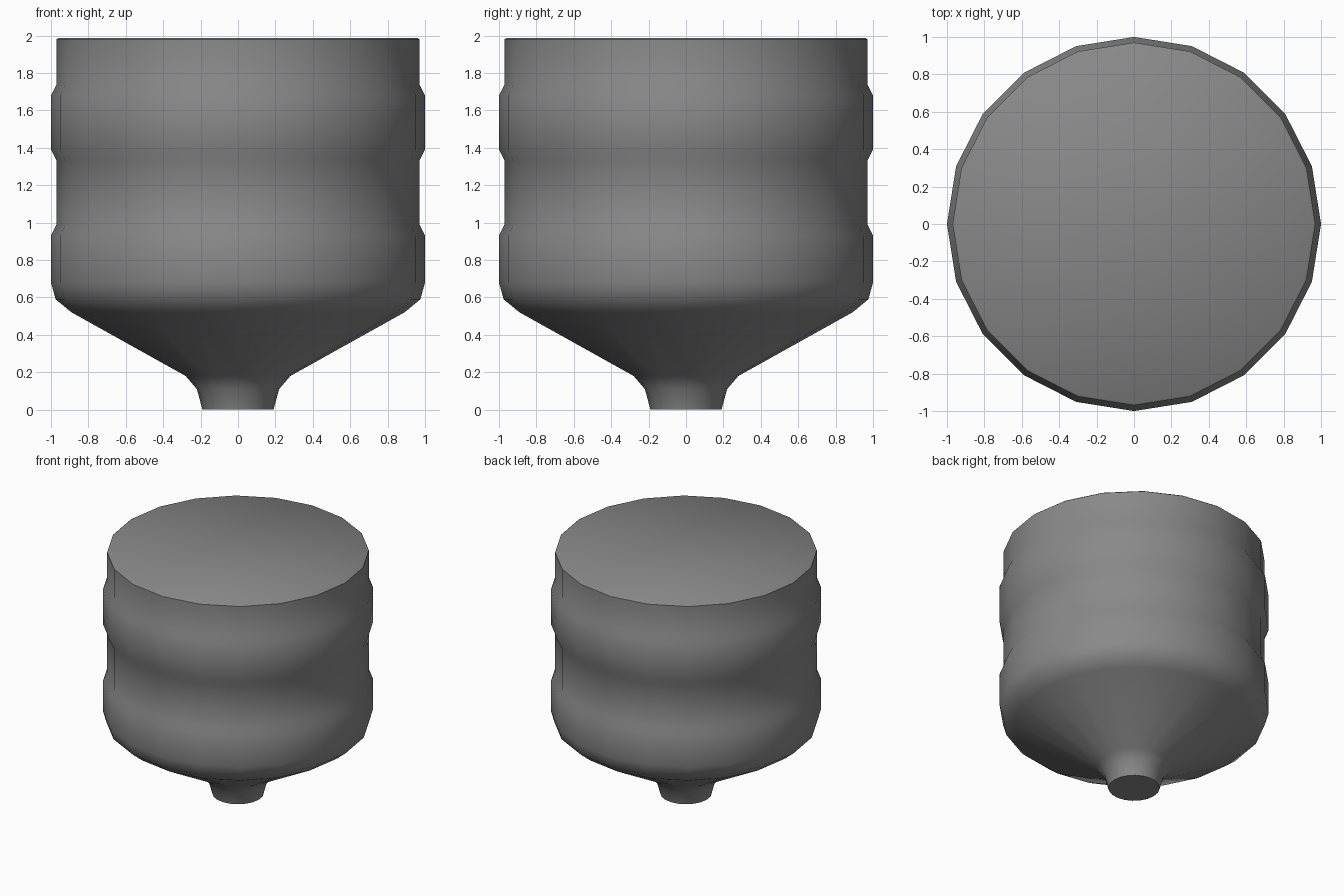
import bpy
import bmesh
import math

cube = bpy.data.objects.get("Cube")
if cube:
    bpy.data.objects.remove(cube, do_unlink=True)

SIDES = 20


def make_material(name, value):
    mat = bpy.data.materials.new(name)
    mat.use_nodes = True
    colour = (value, value, value, 1)
    mat.diffuse_color = colour
    bsdf = mat.node_tree.nodes["Principled BSDF"]
    bsdf.inputs["Base Color"].default_value = colour
    bsdf.inputs["Roughness"].default_value = 0.6
    return mat


def lathe(name, profile, mat):
    """Revolve a (radius, height) profile and cap both ends."""
    bm = bmesh.new()
    rings = []
    for r, z in profile:
        angles = [math.tau * i / SIDES for i in range(SIDES)]
        rings.append([bm.verts.new((r * math.cos(a), r * math.sin(a), z)) for a in angles])
    for low, high in zip(rings, rings[1:]):
        for i in range(SIDES):
            j = (i + 1) % SIDES
            bm.faces.new((low[i], low[j], high[j], high[i]))
    bm.faces.new(rings[0][::-1])
    bm.faces.new(rings[-1])
    mesh = bpy.data.meshes.new(name)
    bm.to_mesh(mesh)
    bm.free()
    mesh.materials.append(mat)
    obj = bpy.data.objects.new(name, mesh)
    bpy.context.collection.objects.link(obj)
    bpy.ops.object.select_all(action="DESELECT")
    obj.select_set(True)
    bpy.context.view_layer.objects.active = obj
    bpy.ops.object.shade_smooth_by_angle(angle=math.radians(50))
    return obj


grey = make_material("grey metal", 0.25)

# Outlet spout, funnel, rounded shoulder, two raised bands and lid edge
profile = [
    (0.19, 0.0), (0.22, 0.11), (0.28, 0.18),
    (0.89, 0.52), (0.975, 0.59), (1.0, 0.68),
    (1.0, 0.93), (0.97, 0.99),
    (0.97, 1.33), (1.0, 1.39),
    (1.0, 1.68), (0.97, 1.74),
    (0.97, 1.98), (0.96, 1.988),
]
lathe("hopper_tank", profile, grey)
